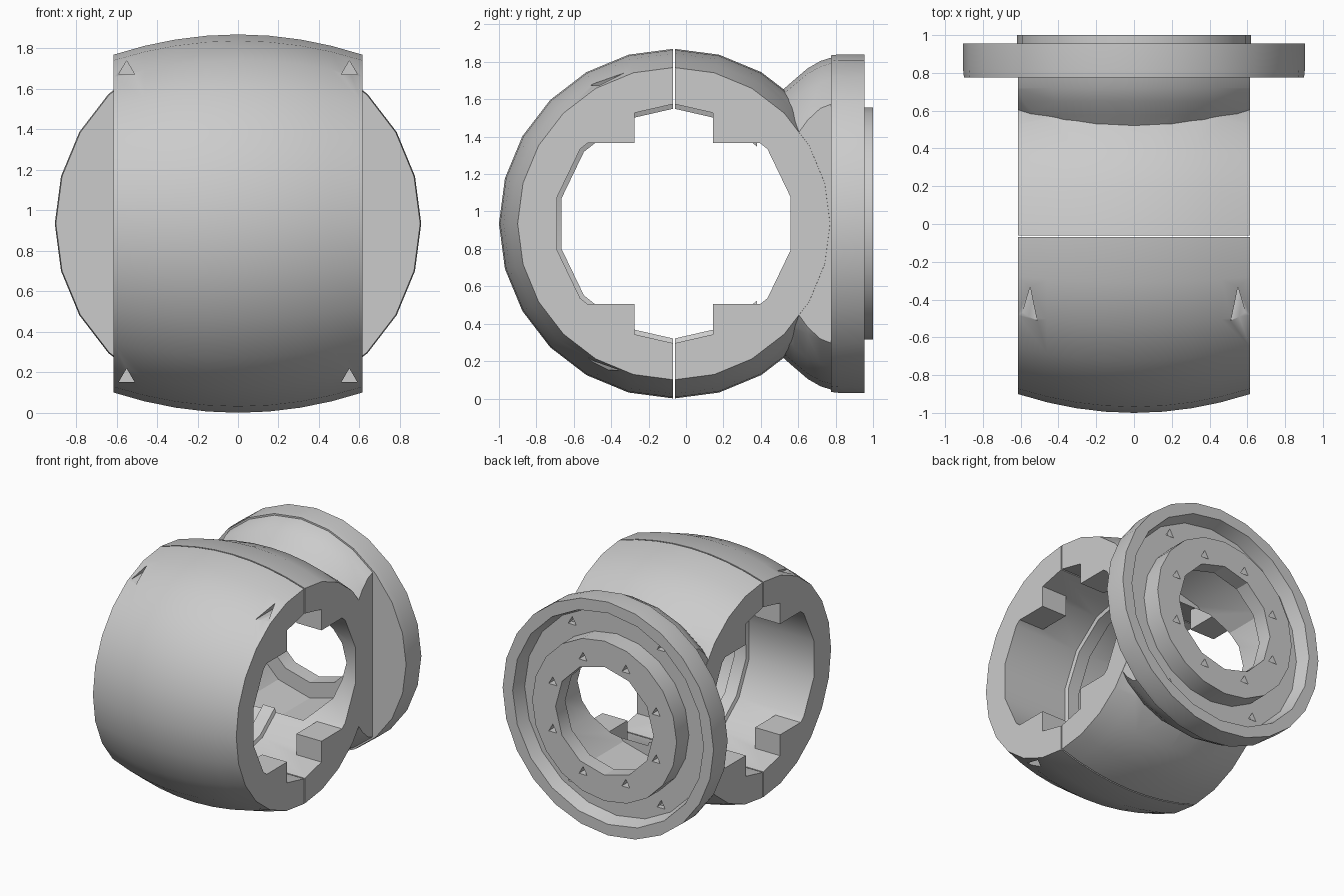
import bpy, bmesh
from math import pi, cos, sin, radians
from mathutils import Matrix, Vector

if "Cube" in bpy.data.objects:
    bpy.data.objects.remove(bpy.data.objects["Cube"])

CY, CZ = -0.065, 0.935      # axis of the sleeve
HALF = 0.615                # half width of the sleeve

grey = bpy.data.materials.new("light grey")
grey.use_nodes = True
grey.diffuse_color = (0.6, 0.6, 0.6, 1)
grey.node_tree.nodes["Principled BSDF"].inputs["Base Color"].default_value = (0.6, 0.6, 0.6, 1)


def make(name, bm):
    bmesh.ops.recalc_face_normals(bm, faces=bm.faces)
    mesh = bpy.data.meshes.new(name)
    bm.to_mesh(mesh)
    bm.free()
    mesh.materials.append(grey)
    obj = bpy.data.objects.new(name, mesh)
    bpy.context.collection.objects.link(obj)
    return obj


def lathe(name, profile, sides, axis, centre, phase=0.0):
    """Solid of revolution from (position, radius) pairs, around x or y."""
    bm = bmesh.new()
    rings = []
    for pos, r in profile:
        ring = []
        for i in range(sides):
            a = phase + 2 * pi * i / sides
            u, v = r * cos(a), r * sin(a)
            p = Vector((pos, u, v) if axis == "x" else (u, pos, v))
            ring.append(bm.verts.new(p + Vector(centre)))
        rings.append(ring)
    for lower, upper in zip(rings, rings[1:]):
        for i in range(sides):
            j = (i + 1) % sides
            bm.faces.new((lower[i], lower[j], upper[j], upper[i]))
    bm.faces.new(rings[0])
    bm.faces.new(rings[-1])
    return make(name, bm)


def box(name, low, high):
    low, high = Vector(low), Vector(high)
    bm = bmesh.new()
    bmesh.ops.create_cube(bm, size=1, matrix=Matrix.Translation((low + high) / 2)
                          @ Matrix.Diagonal((*(high - low), 1)))
    return make(name, bm)


def combine(target, other, operation):
    mod = target.modifiers.new("combine", "BOOLEAN")
    mod.operation, mod.object, mod.solver = operation, other, "EXACT"
    bpy.context.view_layer.objects.active = target
    bpy.ops.object.modifier_apply(modifier=mod.name)
    bpy.data.objects.remove(other)


def barrel(name):
    xs = [HALF * k / 4 for k in range(-4, 5)]
    return lathe(name, [(x, 0.935 - 0.1 * (x / HALF) ** 2) for x in xs],
                 24, "x", (0, CY, CZ))


def bore():
    profile = [(-0.8, 0.64), (-0.06, 0.64), (-0.05, 0.615),
               (0.05, 0.615), (0.06, 0.64), (0.8, 0.64)]
    return lathe("bore_cutter", profile, 14, "x", (0, CY, CZ), pi / 14)


def add_lugs(shell, side):
    # Square lugs in the corners of the bore at both ends
    for sx in (-1, 1):
        for sz in (-1, 1):
            spans = [sorted((sx * 0.4, sx * HALF)),
                     sorted((CY + side * 0.21, CY + side * 0.47)),
                     sorted((CZ + sz * 0.43, CZ + sz * 0.66))]
            lug = box("lug", *zip(*spans))
            combine(shell, lug, "UNION")


def hole(x, z, r, y0, y1):
    return lathe("hole_cutter", [(y0, r), (y1, r)], 3, "y", (x, 0, z), pi / 2)


# Front half of the sleeve with its four bolt holes
front_shell = barrel("front_shell")
combine(front_shell, box("cutter", (-2, CY - 0.005, -1), (2, 2, 3)), "DIFFERENCE")
combine(front_shell, bore(), "DIFFERENCE")
add_lugs(front_shell, -1)
for sx in (-1, 1):
    for sz in (-1, 1):
        combine(front_shell, hole(sx * 0.55, CZ + sz * 0.76, 0.045, -1.2, -0.25), "DIFFERENCE")

# Back half of the sleeve, joined to the flared neck and the round flange
back_shell = barrel("back_shell")
combine(back_shell, box("cutter", (-2, -2, -1), (2, CY + 0.005, 3)), "DIFFERENCE")
neck = lathe("neck", [(0.2, 0.68), (0.5, 0.7), (0.58, 0.77), (0.65, 0.83), (0.72, 0.87), (0.8, 0.895)],
             24, "y", (0, 0, CZ))
combine(neck, box("cutter", (-HALF + 0.002, -1, -1), (HALF - 0.002, 2, 3)), "INTERSECT")
combine(back_shell, neck, "UNION")
flange = lathe("flange", [(0.775, 0.9), (0.82, 0.905), (0.955, 0.905)], 24, "y", (0, 0, CZ))
combine(back_shell, flange, "UNION")

# Deep recessed ring in the flange and the raised boss in its middle
recess = lathe("cutter", [(0.85, 0.79), (1.1, 0.86)], 20, "y", (0, 0, CZ))
combine(back_shell, recess, "DIFFERENCE")
boss = lathe("boss", [(0.8, 0.62), (1.0, 0.62)], 20, "y", (0, 0, CZ))
combine(back_shell, boss, "UNION")
combine(back_shell, bore(), "DIFFERENCE")
add_lugs(back_shell, 1)

# Wide cavity inside the neck, stepping in to the opening in the boss
opening = lathe("cutter", [(0.38, 0.54), (0.88, 0.54), (0.881, 0.42), (1.1, 0.42)],
                12, "y", (0, 0, CZ))
combine(back_shell, opening, "DIFFERENCE")

# Screw holes around the opening and on the recessed ring
spots = [(0.48, 22.5 + 45 * k, 0.93) for k in range(8)]
spots += [(0.72, a, 0.81) for a in (58, 122, 238, 302)]
for r, angle, depth in spots:
    a = radians(angle)
    combine(back_shell, hole(r * cos(a), CZ + r * sin(a), 0.04, depth, 1.1), "DIFFERENCE")

# Smooth curved walls, sharp corners
for obj in (front_shell, back_shell):
    bpy.ops.object.select_all(action="DESELECT")
    obj.select_set(True)
    bpy.context.view_layer.objects.active = obj
    bpy.ops.object.shade_smooth_by_angle(angle=radians(30))
